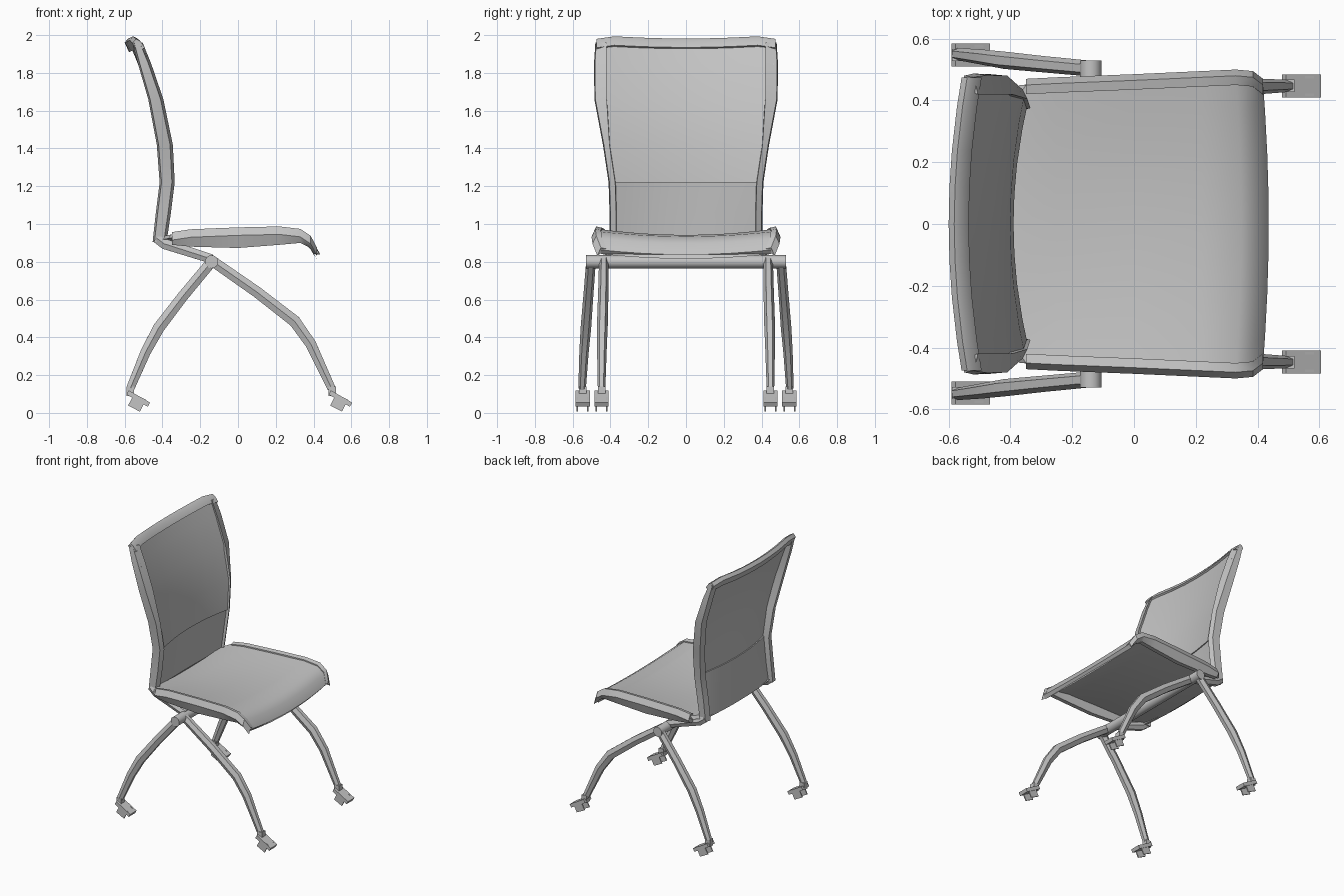
import bpy, bmesh, math
from mathutils import Vector, Matrix

cube = bpy.data.objects.get("Cube")
if cube:
    bpy.data.objects.remove(cube)

grey = bpy.data.materials.new("warm_grey")
grey.use_nodes = True
tone = (0.55, 0.55, 0.55, 1)
grey.diffuse_color = tone
grey.node_tree.nodes["Principled BSDF"].inputs["Base Color"].default_value = tone


def finish(name, bm, angle=35):
    bmesh.ops.recalc_face_normals(bm, faces=bm.faces)
    mesh = bpy.data.meshes.new(name)
    bm.to_mesh(mesh)
    bm.free()
    mesh.materials.append(grey)
    ob = bpy.data.objects.new(name, mesh)
    bpy.context.collection.objects.link(ob)
    bpy.ops.object.select_all(action='DESELECT')
    ob.select_set(True)
    bpy.context.view_layer.objects.active = ob
    bpy.ops.object.shade_smooth_by_angle(angle=math.radians(angle))


def loft(name, rings):
    """Skin a list of point rings into a capped solid."""
    bm = bmesh.new()
    rows = [[bm.verts.new(p) for p in r] for r in rings]
    n = len(rows[0])
    for a, b in zip(rows, rows[1:]):
        for i in range(n):
            j = (i + 1) % n
            bm.faces.new((a[i], a[j], b[j], b[i]))
    bm.faces.new(rows[0])
    bm.faces.new(rows[-1])
    finish(name, bm)


def sheet(name, rows, offset):
    """Thin solid panel: a grid of points and its copy moved by offset."""
    loft(name, [r + [Vector(p) + Vector(offset) for p in reversed(r)] for r in rows])


def tube(name, path, radii, sides=6, squash=0.8):
    """Faceted bar along a path; squash narrows it across y."""
    pts = [Vector(p) for p in path]
    rings = []
    for i, p in enumerate(pts):
        t = (pts[min(i + 1, len(pts) - 1)] - pts[max(i - 1, 0)]).normalized()
        u = t.cross(Vector((0, 1, 0))).normalized()
        v = t.cross(u)
        turns = [math.tau * (k + 0.5) / sides for k in range(sides)]
        rings.append([p + radii[i] * (u * math.cos(a) + v * squash * math.sin(a))
                      for a in turns])
    loft(name, rings)


def box(name, centre, size, tilt=0):
    bm = bmesh.new()
    m = (Matrix.Translation(centre) @ Matrix.Rotation(tilt, 4, 'Y')
         @ Matrix.Diagonal((*size, 1)))
    bmesh.ops.create_cube(bm, size=1, matrix=m)
    finish(name, bm)


STEPS = [-1, -0.8, -0.5, -0.25, 0, 0.25, 0.5, 0.8, 1]

# Seat: x, top height, half width, sag in the middle, rim bottom
seat = [(-0.35, 0.945, 0.45, 0.02, 0.89), (-0.25, 0.96, 0.455, 0.035, 0.88),
        (0, 0.97, 0.465, 0.04, 0.873), (0.22, 0.975, 0.475, 0.033, 0.89),
        (0.33, 0.962, 0.48, 0.028, 0.9), (0.385, 0.925, 0.475, 0.028, 0.88),
        (0.418, 0.863, 0.45, 0.025, 0.845)]
rows = [[(x + 0.018 * (1 - t * t) * (x > 0.3), t * w, z - s * (1 - t * t)) for t in STEPS]
        for x, z, w, s, low in seat]
tail = [(-0.4, 0.37 * t, 0.935 - 0.015 * (1 - t * t)) for t in STEPS]
sheet("seat_cushion", [tail] + rows, (-0.02, 0, -0.022))

# Turned-down rim along each side of the seat
for side, word in ((1, "left"), (-1, "right")):
    rings = []
    for x, z, w, s, low in seat:
        back = 0.015 if x > 0.35 else 0
        rings.append([(x, side * (w - 0.03), z + 0.005), (x, side * w, z + 0.012),
                      (x, side * (w + 0.02), z - 0.03),
                      (x - back, side * w, low), (x - back, side * (w - 0.03), low)])
    loft(word + "_seat_rim", rings)

# Backrest stations: height, rear x, front x, half width, backward bow
back = [(0.905, -0.452, -0.378, 0.40, 0.02), (1.06, -0.435, -0.355, 0.40, 0.035),
        (1.22, -0.415, -0.335, 0.405, 0.045), (1.42, -0.43, -0.345, 0.435, 0.045),
        (1.66, -0.475, -0.395, 0.48, 0.045), (1.85, -0.53, -0.46, 0.482, 0.045),
        (1.96, -0.56, -0.505, 0.475, 0.045)]


def panel(name, stations, inset):
    rows = [[(f - inset - bow * (1 - t * t), t * (w - 0.02), z) for t in STEPS]
            for z, r, f, w, bow in stations]
    sheet(name, rows, (-0.016, 0, 0))


panel("upper_back_panel", back[2:], 0.01)
panel("lumbar_panel", back[:3], 0.018)

# Upright back frame members
for side, word in ((1, "left"), (-1, "right")):
    rings = [[(f, side * min(w - 0.03, 0.42), z), (f - 0.015, side * w, z),
              (r + 0.01, side * (w + 0.005), z), (r, side * (w - 0.04), z)]
             for z, r, f, w, bow in back]
    loft(word + "_back_frame", rings)

# Curved top rail, lowest in the middle
rings = []
for t in STEPS:
    x, y, z = -0.505 - 0.042 * (1 - t * t), t * 0.475, 1.988 - 0.018 * (1 - t * t)
    if abs(t) == 1:
        z -= 0.02
    rings.append([(x + 0.012, y, z - 0.035), (x - 0.012, y, z), (x - 0.035, y, z + 0.012),
                  (x - 0.053, y, z - 0.01), (x - 0.03, y, z - 0.06)])
loft("top_rail", rings)

# Pivot tube across the chair
bm = bmesh.new()
bmesh.ops.create_cone(bm, cap_ends=True, segments=14, radius1=0.035, radius2=0.035, depth=1.06,
                      matrix=Matrix.Translation((-0.14, 0, 0.8)) @ Matrix.Rotation(math.pi / 2, 4, 'X'))
finish("pivot_tube", bm)

for side, word in ((1, "left"), (-1, "right")):
    # Arm joining the back frame to the pivot tube
    tube(word + "_support_arm",
         [(-0.43, side * 0.385, 0.925), (-0.39, side * 0.39, 0.895), (-0.14, side * 0.41, 0.815)],
         [0.03, 0.032, 0.028])
    # Bowed legs
    tube(word + "_front_leg",
         [(-0.13, side * 0.435, 0.8), (0.1, side * 0.438, 0.64), (0.3, side * 0.442, 0.485),
          (0.385, side * 0.445, 0.365), (0.495, side * 0.447, 0.13)],
         [0.032, 0.034, 0.036, 0.033, 0.025])
    tube(word + "_rear_leg",
         [(-0.14, side * 0.503, 0.8), (-0.29, side * 0.517, 0.62), (-0.42, side * 0.53, 0.45),
          (-0.49, side * 0.54, 0.32), (-0.57, side * 0.55, 0.13)],
         [0.032, 0.033, 0.035, 0.031, 0.025])
    # Castors: stem, sloping hood and two square cheeks below it
    for end, x, y in (("front", 0.5, 0.447), ("rear", -0.57, 0.547)):
        label = word + "_" + end + "_castor_"
        box(label + "stem", (x, side * y, 0.115), (0.04, 0.04, 0.05))
        box(label + "hood", (x + 0.042, side * y, 0.076), (0.13, 0.075, 0.025), 0.52)
        for cheek, dy in (("inner", -0.028), ("outer", 0.028)):
            box(label + cheek + "_cheek", (x + 0.035, side * (y + dy), 0.054),
                (0.07, 0.008, 0.07), 0.47)
